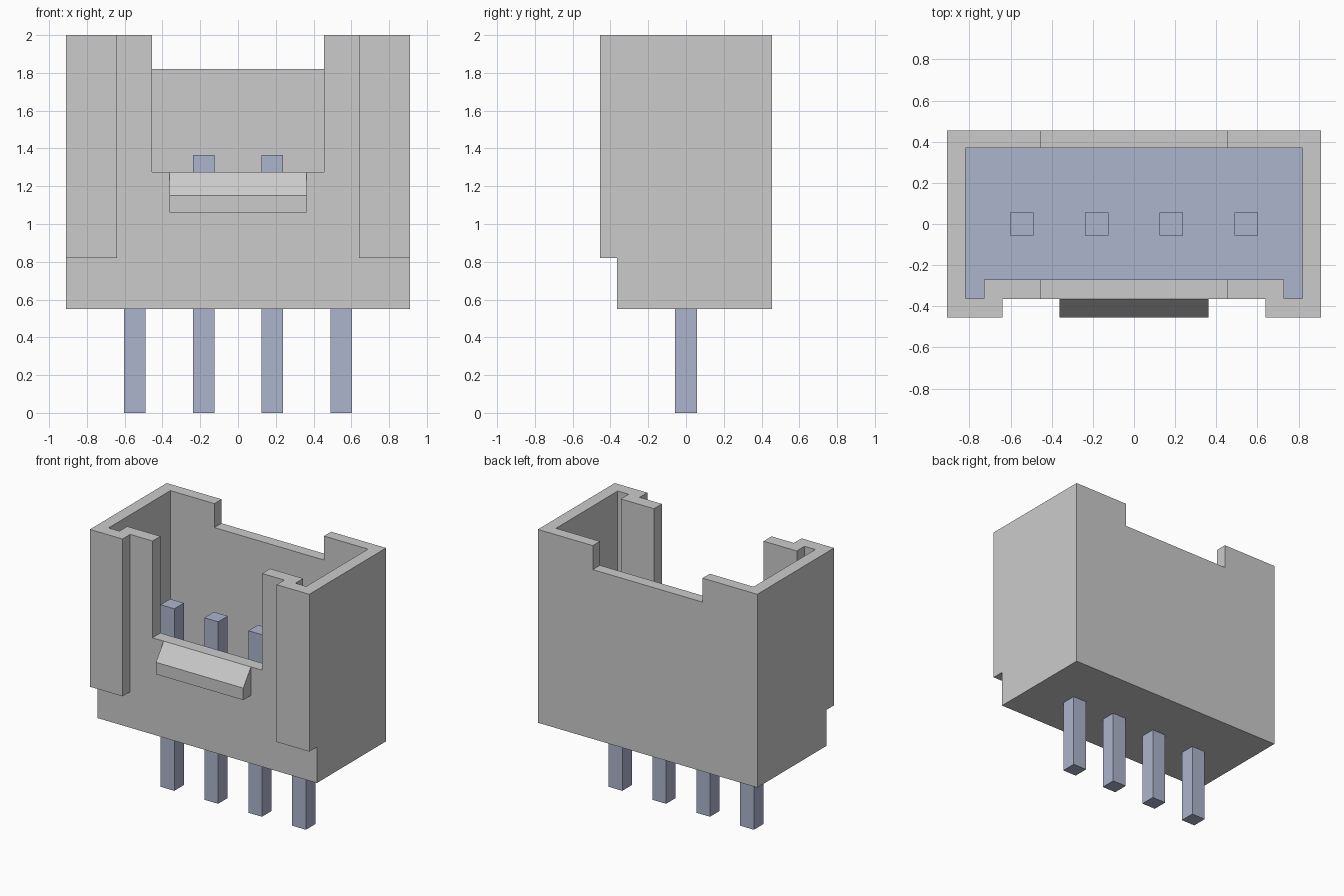
import bpy, bmesh
from mathutils import Vector

cube = bpy.data.objects.get("Cube")
if cube:
    bpy.data.objects.remove(cube, do_unlink=True)


def material(name, rgb):
    m = bpy.data.materials.new(name)
    m.use_nodes = True
    m.diffuse_color = (*rgb, 1)
    m.node_tree.nodes["Principled BSDF"].inputs["Base Color"].default_value = (*rgb, 1)
    return m


grey = material("housing grey", (0.60, 0.60, 0.60))
blue = material("pin blue grey", (0.42, 0.46, 0.61))


def prism(name, outline, axis, start, end, mat):
    """Extrude a closed 2D outline along x, y or z; the outline uses the other two axes in order."""
    def place(p, d):
        v = list(p)
        v.insert("xyz".index(axis), d)
        return Vector(v)
    bm = bmesh.new()
    face = bm.faces.new([bm.verts.new(place(p, start)) for p in outline])
    ext = bmesh.ops.extrude_face_region(bm, geom=[face])
    offset = place((0, 0), end - start)
    bmesh.ops.translate(bm, vec=offset,
                        verts=[g for g in ext["geom"] if isinstance(g, bmesh.types.BMVert)])
    bmesh.ops.recalc_face_normals(bm, faces=bm.faces)
    mesh = bpy.data.meshes.new(name)
    bm.to_mesh(mesh)
    bm.free()
    mesh.materials.append(mat)
    ob = bpy.data.objects.new(name, mesh)
    bpy.context.collection.objects.link(ob)
    return ob


def rect(a0, a1, b0, b1):
    return [(a0, b0), (a1, b0), (a1, b1), (a0, b1)]


def mirrored(half):
    """Close a half outline (x > 0) with its mirror image."""
    return half + [(-x, v) for x, v in reversed(half)]


# Main dimensions
W, D = 0.91, 0.455
BASE, FLOOR, TOP = 0.55, 0.82, 2.0
FRONT = -0.364

# Housing block, hollowed and notched by cutters
housing = prism("housing", rect(-W, W, -D, D), "z", BASE, TOP, grey)
cutters = [
    # front recess between the two ribs, and the step under them
    prism("recess_cutter", mirrored([(1.1, 0.4), (1.1, FLOOR), (0.64, FLOOR), (0.64, 2.2)]),
          "y", -0.7, FRONT, grey),
    # cavity with a keying channel behind each rib
    prism("cavity_cutter", mirrored([(0.82, 0.37), (0.82, -0.362), (0.73, -0.362), (0.73, -0.27)]),
          "z", FLOOR + 0.003, 2.3, grey),
    # front and back openings in the rim
    prism("front_notch_cutter", rect(-0.455, 0.455, 1.274, 2.4), "y", -0.8, 0.0, grey),
    prism("back_notch_cutter", rect(-0.455, 0.455, 1.82, 2.4), "y", 0.05, 0.8, grey),
]
for c in cutters:
    c.hide_render = True
    mod = housing.modifiers.new(c.name, "BOOLEAN")
    mod.operation = "DIFFERENCE"
    mod.solver = "EXACT"
    mod.object = c

# Bake the cuts and drop the cutters
bpy.context.view_layer.update()
baked = bpy.data.meshes.new_from_object(
    housing.evaluated_get(bpy.context.evaluated_depsgraph_get()))
housing.modifiers.clear()
housing.data = baked
for c in cutters:
    bpy.data.objects.remove(c, do_unlink=True)

# Cavity floor takes the pin colour
baked.materials.clear()
baked.materials.append(grey)
baked.materials.append(blue)
for f in baked.polygons:
    f.material_index = int(f.normal.z > 0.9 and abs(f.center.z - FLOOR) < 0.02)

# Sloped latch on the front wall
prism("latch", [(FRONT, 1.06), (-D, 1.06), (-D, 1.15), (FRONT, 1.274)], "x", -0.362, 0.362, grey)

# Row of four square pins
for i in range(4):
    x = (i - 1.5) * 0.364
    prism(f"pin_{i + 1}", rect(x - 0.057, x + 0.057, -0.057, 0.057), "z", 0.0, 1.365, blue)
